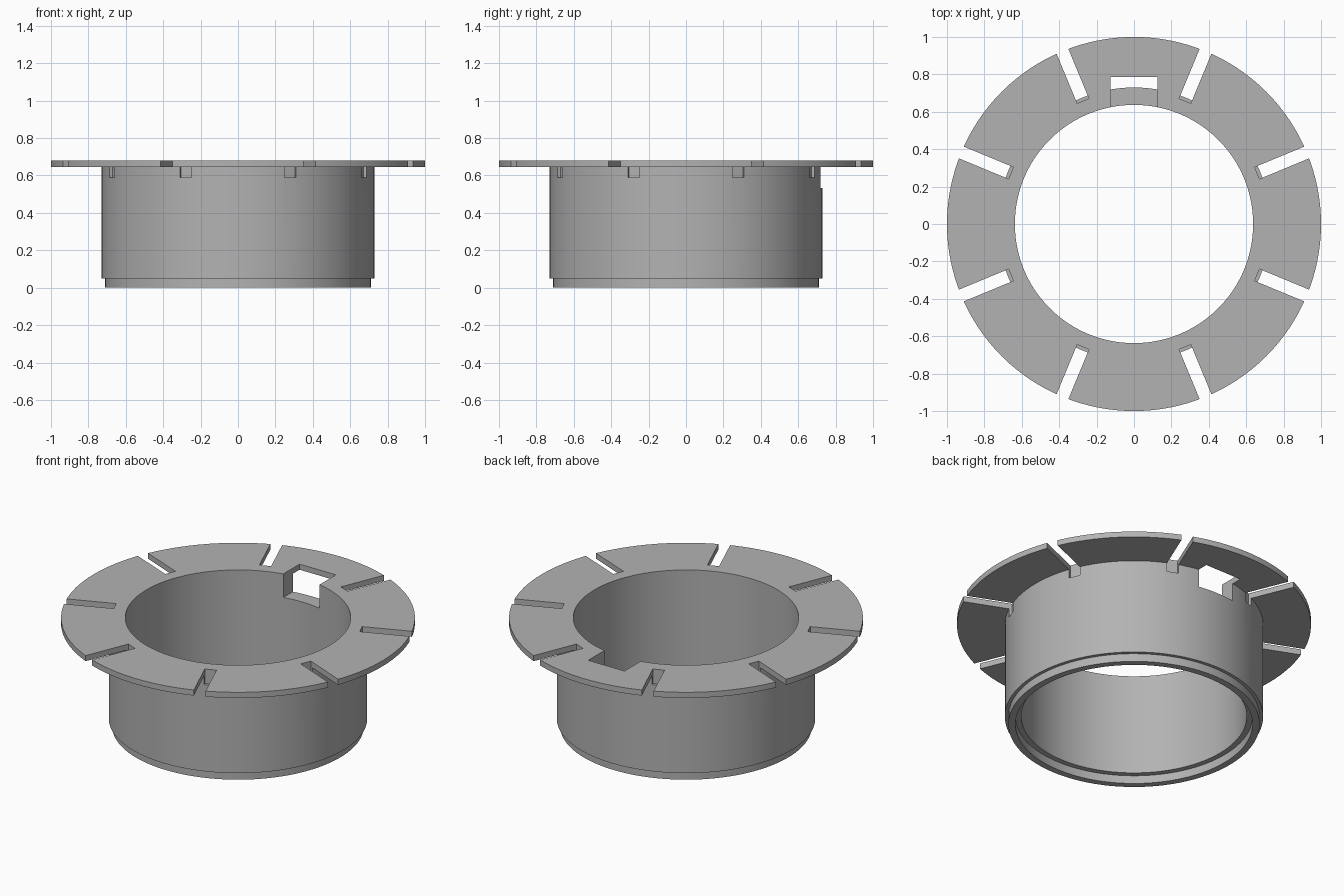
import bpy, bmesh, math
from mathutils import Matrix, Vector

cube = bpy.data.objects.get("Cube")
if cube:
    bpy.data.objects.remove(cube, do_unlink=True)

SEGMENTS = 128
SLOTS = 8
BORE, BODY, FLANGE = 0.637, 0.73, 1.0
HEIGHT, FLANGE_Z, STEP_Z = 0.68, 0.645, 0.05

grey = bpy.data.materials.new("plain grey")
grey.use_nodes = True
colour = (0.45, 0.45, 0.45, 1)
grey.diffuse_color = colour
grey.node_tree.nodes["Principled BSDF"].inputs["Base Color"].default_value = colour


def make_object(name, bm):
    bmesh.ops.recalc_face_normals(bm, faces=bm.faces)
    mesh = bpy.data.meshes.new(name)
    bm.to_mesh(mesh)
    bm.free()
    mesh.materials.append(grey)
    obj = bpy.data.objects.new(name, mesh)
    bpy.context.collection.objects.link(obj)
    return obj


def add_box(bm, low, high, angle=0):
    low, high = Vector(low), Vector(high)
    matrix = (Matrix.Rotation(angle, 4, "Z")
              @ Matrix.Translation((low + high) / 2)
              @ Matrix.Diagonal((*(high - low), 1)))
    bmesh.ops.create_cube(bm, size=1, matrix=matrix)


# Flanged sleeve: closed wall profile turned around the z axis
profile = [(0.67, 0), (0.71, 0), (0.71, STEP_Z), (BODY, STEP_Z),
           (BODY, FLANGE_Z), (FLANGE, FLANGE_Z), (FLANGE, HEIGHT),
           (BORE, HEIGHT), (BORE, STEP_Z), (0.67, STEP_Z)]
bm = bmesh.new()
rings = []
for i in range(SEGMENTS):
    a = math.tau * i / SEGMENTS
    rings.append([bm.verts.new((r * math.cos(a), r * math.sin(a), z)) for r, z in profile])
for i, ring in enumerate(rings):
    following = rings[(i + 1) % SEGMENTS]
    for j in range(len(profile)):
        k = (j + 1) % len(profile)
        bm.faces.new((ring[j], following[j], following[k], ring[k]))
sleeve = make_object("flanged_sleeve", bm)

# Cutter: radial flange slots that bite slightly into the sleeve, and the rear window
bm = bmesh.new()
for i in range(SLOTS):
    add_box(bm, (0.712, -0.034, 0.59), (1.1, 0.034, 0.8), math.tau * (i + 0.5) / SLOTS)
add_box(bm, (-0.125, 0.5, 0.533), (0.125, 0.785, 0.8))
cutter = make_object("slot_cutter", bm)
cutter.hide_render = True

cut = sleeve.modifiers.new("slots", "BOOLEAN")
cut.operation = "DIFFERENCE"
cut.solver = "EXACT"
cut.object = cutter
bpy.ops.object.select_all(action="DESELECT")
bpy.context.view_layer.objects.active = sleeve
sleeve.select_set(True)
bpy.ops.object.modifier_apply(modifier=cut.name)
bpy.data.objects.remove(cutter, do_unlink=True)

# Smooth round walls with crisp rims
bpy.ops.object.shade_smooth_by_angle(angle=math.radians(30))
